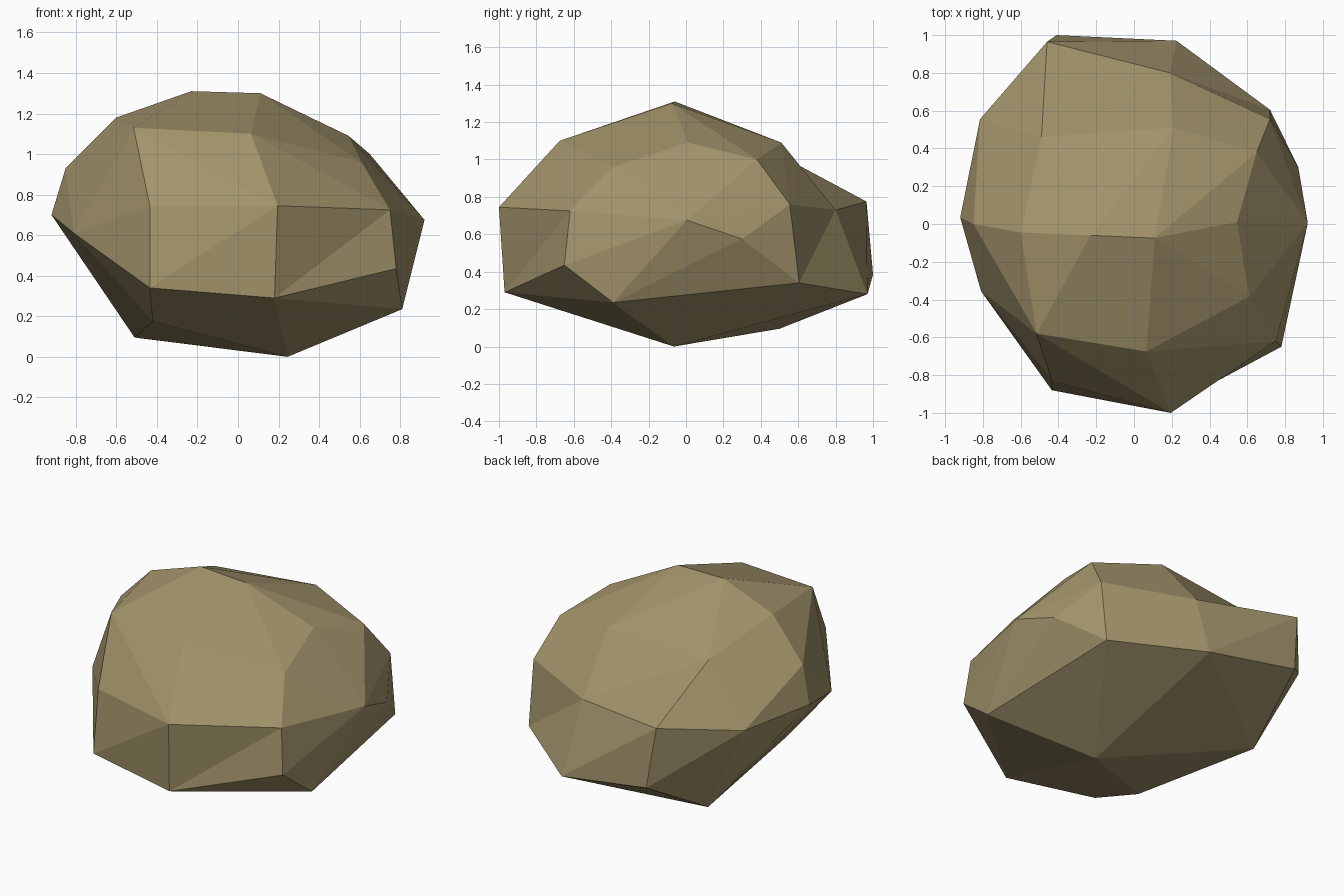
import bpy
import bmesh
from mathutils import Vector

if "Cube" in bpy.data.objects:
    bpy.data.objects.remove(bpy.data.objects["Cube"])

# Boulder corner points, grouped by region
crown = [(-.23, -.06, 1.31), (.11, -.075, 1.30), (-.60, -.045, 1.18), (.545, .01, 1.09),
         (.65, .38, 1.0), (.21, .51, 1.09), (-.49, .46, 1.045), (-.515, -.58, 1.13),
         (.065, -.675, 1.10), (.61, -.385, .96), (-.85, 0, .93)]
front = [(-.435, -.83, .745), (.195, -1.0, .745), (.75, -.62, .725),
         (-.435, -.88, .34), (.18, -.97, .29), (.78, -.65, .435)]
sides = [(-.92, .035, .70), (-.81, -.355, .61), (-.815, .555, .70),
         (.92, .005, .675), (.87, .30, .575), (.81, -.39, .235)]
back = [(-.46, .965, .775), (.19, .80, .73), (.72, .555, .76),
        (-.41, 1.0, .385), (.225, .97, .28), (.72, .605, .34)]
base = [(.245, -.065, 0), (-.51, .50, .095), (-.42, -.46, .175)]

# Creases that cut slightly into the stone instead of bulging outward
creases = [(crown[6], back[1]), (front[4], front[2]), (back[1], back[5])]

# Wrap a hull around slightly inflated points, then settle them back
bm = bmesh.new()
centre = Vector((0, 0, .65))
corner = {}
for co in crown + front + sides + back + base:
    p = Vector(co)
    corner[co] = bm.verts.new(p + (p - centre).normalized() * .1)
bmesh.ops.convex_hull(bm, input=list(bm.verts), use_existing_faces=False)
for co, v in corner.items():
    v.co = co


def turn_edge(a, b):
    """Make the diagonal of a triangle pair run from a to b."""
    if bm.edges.get((a, b)):
        return
    for e in bm.edges:
        tips = {v for f in e.link_faces for v in f.verts} - set(e.verts)
        if tips == {a, b}:
            bmesh.utils.edge_rotate(e, True)
            return


for a, b in creases:
    if corner[a].link_faces and corner[b].link_faces:
        turn_edge(corner[a], corner[b])

bmesh.ops.delete(bm, geom=[v for v in bm.verts if not v.link_faces], context='VERTS')
bmesh.ops.recalc_face_normals(bm, faces=list(bm.faces))

mesh = bpy.data.meshes.new("boulder")
bm.to_mesh(mesh)
bm.free()

# Single sandy stone colour
stone = bpy.data.materials.new("sandy stone")
stone.diffuse_color = (.36, .29, .145, 1)
stone.use_nodes = True
stone.node_tree.nodes["Principled BSDF"].inputs["Base Color"].default_value = stone.diffuse_color
mesh.materials.append(stone)
bpy.context.collection.objects.link(bpy.data.objects.new("boulder", mesh))
